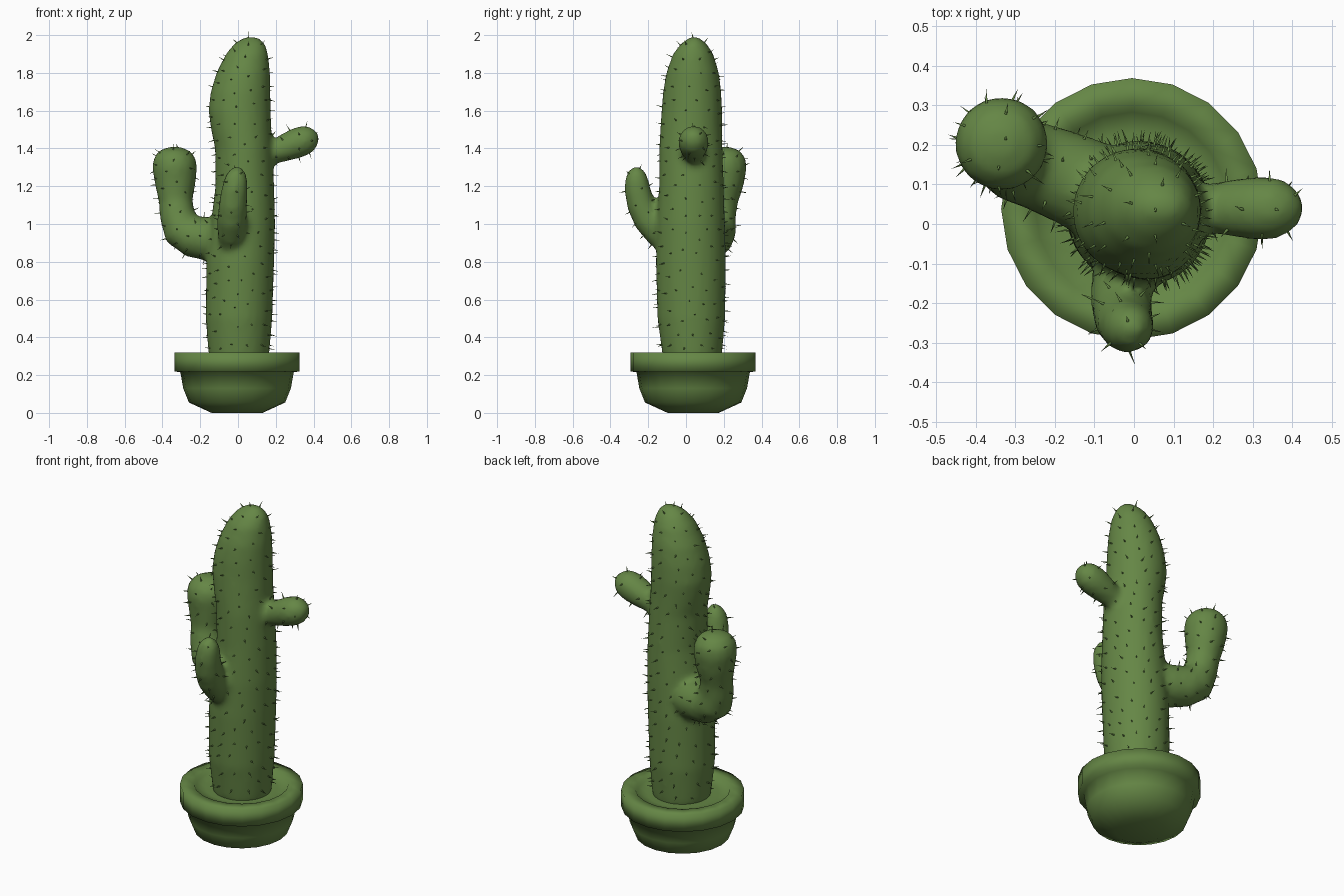
import bpy, bmesh, math, random
from mathutils import Vector

if "Cube" in bpy.data.objects:
    bpy.data.objects.remove(bpy.data.objects["Cube"])

random.seed(7)
green = bpy.data.materials.new("cactus_green")
green.diffuse_color = (0.13, 0.24, 0.06, 1)
green.use_nodes = True
green.node_tree.nodes["Principled BSDF"].inputs["Base Color"].default_value = green.diffuse_color


def make_object(name, bm):
    bmesh.ops.recalc_face_normals(bm, faces=bm.faces)
    mesh = bpy.data.meshes.new(name)
    bm.to_mesh(mesh)
    bm.free()
    mesh.materials.append(green)
    mesh.shade_smooth()
    obj = bpy.data.objects.new(name, mesh)
    bpy.context.collection.objects.link(obj)
    return obj


def loft(bm, rings, sides):
    """Skin a closed tube through (centre, u axis, v axis) ellipses."""
    loops = []
    for c, u, v in rings:
        loops.append([bm.verts.new(c + u * math.cos(a) + v * math.sin(a))
                      for a in (math.tau * i / sides for i in range(sides))])
    for a, b in zip(loops, loops[1:]):
        for i in range(sides):
            j = (i + 1) % sides
            bm.faces.new((a[i], a[j], b[j], b[i]))
    bm.faces.new(loops[0][::-1])
    bm.faces.new(loops[-1])


def arm(bm, path):
    """Tube along (x, y, z, radius) points with a rounded tip."""
    pts = [Vector(p[:3]) for p in path]
    rings = []
    for i, p in enumerate(pts):
        t = (pts[min(i + 1, len(pts) - 1)] - pts[max(i - 1, 0)]).normalized()
        ref = Vector((0, 1, 0)) if abs(t.y) < 0.8 else Vector((1, 0, 0))
        u = ref.cross(t).normalized()
        rings.append((p, u * path[i][3], t.cross(u) * path[i][3]))
    loft(bm, rings, 16)


# Pot: turned profile with a rim and a shallow soil surface
bm = bmesh.new()
profile = [(0.001, 0), (0.135, 0), (0.255, 0.055), (0.285, 0.13), (0.30, 0.215),
           (0.331, 0.22), (0.331, 0.32), (0.255, 0.32), (0.245, 0.302),
           (0.19, 0.297), (0.001, 0.297)]
loft(bm, [(Vector((-0.005, 0.038, z)), Vector((r, 0, 0)), Vector((0, r, 0)))
          for r, z in profile], 20)
make_object("pot", bm)

# Trunk: z, x min, x max, y min, y max
bm = bmesh.new()
trunk = [(0.27, -0.15, 0.16, -0.12, 0.185), (0.32, -0.157, 0.167, -0.127, 0.192),
         (0.50, -0.172, 0.182, -0.152, 0.208), (0.80, -0.168, 0.192, -0.16, 0.212),
         (1.00, -0.145, 0.197, -0.155, 0.207), (1.20, -0.12, 0.192, -0.143, 0.2),
         (1.40, -0.122, 0.182, -0.142, 0.194), (1.50, -0.143, 0.177, -0.137, 0.192),
         (1.60, -0.157, 0.174, -0.13, 0.192), (1.70, -0.145, 0.172, -0.122, 0.187),
         (1.80, -0.115, 0.17, -0.105, 0.175), (1.90, -0.065, 0.16, -0.07, 0.145),
         (1.955, -0.02, 0.143, -0.027, 0.11), (1.982, 0.02, 0.115, 0.01, 0.075),
         (1.992, 0.05, 0.09, 0.03, 0.055)]
loft(bm, [(Vector(((a + b) / 2, (c + d) / 2, z)), Vector(((b - a) / 2, 0, 0)),
           Vector((0, (d - c) / 2, 0))) for z, a, b, c, d in trunk], 24)

# Left bent arm
arm(bm, [(-0.04, 0.06, 0.91, 0.125), (-0.15, 0.11, 0.92, 0.118),
         (-0.24, 0.145, 0.935, 0.112), (-0.295, 0.16, 0.97, 0.108),
         (-0.32, 0.17, 1.04, 0.095), (-0.33, 0.185, 1.12, 0.09),
         (-0.332, 0.198, 1.21, 0.108), (-0.335, 0.203, 1.30, 0.12),
         (-0.335, 0.205, 1.35, 0.112), (-0.333, 0.205, 1.39, 0.08),
         (-0.333, 0.205, 1.408, 0.03)])
# Front arm
arm(bm, [(-0.03, -0.06, 0.87, 0.07), (-0.035, -0.15, 0.955, 0.074),
         (-0.032, -0.20, 1.02, 0.078), (-0.027, -0.237, 1.10, 0.076),
         (-0.018, -0.257, 1.18, 0.07), (-0.01, -0.262, 1.24, 0.062),
         (-0.005, -0.262, 1.28, 0.045), (-0.003, -0.262, 1.305, 0.015)])
# Right bud
arm(bm, [(0.10, 0.04, 1.355, 0.06), (0.20, 0.04, 1.385, 0.064),
         (0.26, 0.04, 1.408, 0.075), (0.32, 0.04, 1.432, 0.082),
         (0.37, 0.04, 1.45, 0.076), (0.405, 0.04, 1.46, 0.052),
         (0.428, 0.04, 1.466, 0.018)])
cactus = make_object("cactus_body", bm)

# Melt trunk and arms into one continuous skin
rm = cactus.modifiers.new("merge", 'REMESH')
rm.mode = 'VOXEL'
rm.voxel_size = 0.018
rm.use_smooth_shade = True
sm = cactus.modifiers.new("soften", 'SMOOTH')
sm.factor = 0.5
sm.iterations = 5
bpy.context.view_layer.objects.active = cactus
cactus.select_set(True)
for name in ("merge", "soften"):
    bpy.ops.object.modifier_apply(modifier=name)

# Spines: thin cones spread evenly over the skin
bm = bmesh.new()
placed = []
faces = [p for p in cactus.data.polygons if p.center.z > 0.33]
random.shuffle(faces)
for f in faces:
    c = f.center.copy()
    if any((c - q).length < 0.066 for q in placed):
        continue
    placed.append(c)
    tilt = Vector([random.uniform(-0.25, 0.25) for _ in range(3)])
    d = (f.normal + tilt).normalized()
    u = d.orthogonal().normalized() * 0.005
    v = d.cross(u)
    tip = bm.verts.new(c + d * random.uniform(0.025, 0.04))
    base = [bm.verts.new(c - d * 0.005 + o) for o in (u, v, -u, -v)]
    for i in range(4):
        bm.faces.new((base[i], base[(i + 1) % 4], tip))
make_object("spines", bm)
